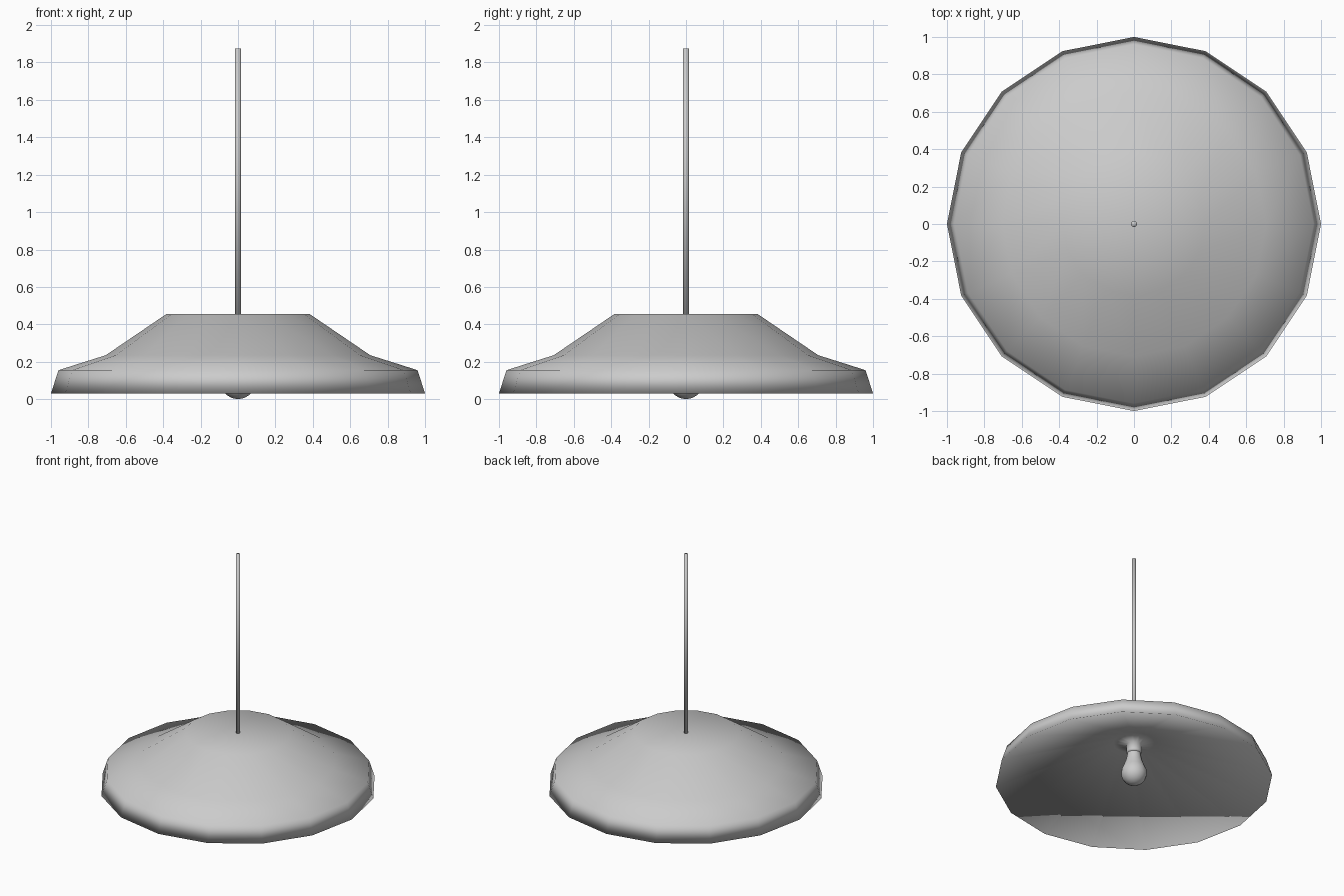
import bpy, bmesh, math

if "Cube" in bpy.data.objects:
    bpy.data.objects.remove(bpy.data.objects["Cube"])


def lathe(name, profile, sides):
    """Spin an (r, z) profile around z; points with r = 0 become poles."""
    bm = bmesh.new()
    rings = []
    for r, z in profile:
        if r == 0:
            rings.append([bm.verts.new((0, 0, z))])
        else:
            rings.append([bm.verts.new((r * math.cos(2 * math.pi * i / sides),
                                        r * math.sin(2 * math.pi * i / sides), z))
                          for i in range(sides)])
    for a, b in zip(rings, rings[1:]):
        for i in range(sides):
            j = (i + 1) % sides
            if len(a) == 1:
                bm.faces.new((a[0], b[i], b[j]))
            elif len(b) == 1:
                bm.faces.new((a[i], b[0], a[j]))
            else:
                bm.faces.new((a[i], b[i], b[j], a[j]))
    bmesh.ops.recalc_face_normals(bm, faces=bm.faces)
    for f in bm.faces:
        f.smooth = True
    mesh = bpy.data.meshes.new(name)
    bm.to_mesh(mesh)
    bm.free()
    ob = bpy.data.objects.new(name, mesh)
    bpy.context.collection.objects.link(ob)
    return ob


# Shade: outer skin down to the rim, then the inner cone flowing into the socket
lathe("lamp_shade", [
    (0, 0.455), (0.383, 0.455), (0.707, 0.235), (0.96, 0.155), (1.0, 0.03),
    (0.15, 0.345), (0.057, 0.325), (0.057, 0.27), (0.05, 0.255), (0, 0.255)], 16)

# Bulb: short neck swelling into a round end
R = 0.094
bulb = [(0, 0.28), (0.05, 0.28), (0.05, 0.24), (0.06, 0.195), (0.077, 0.15)]
bulb += [(R * math.cos(math.radians(a)), R - R * math.sin(math.radians(a)))
         for a in (-15, 10, 30, 50, 70)]
lathe("light_bulb", bulb + [(0, 0)], 16)

# Hanging rod
lathe("hanging_rod", [(0, 0.44), (0.016, 0.44), (0.016, 1.875), (0, 1.875)], 16)
